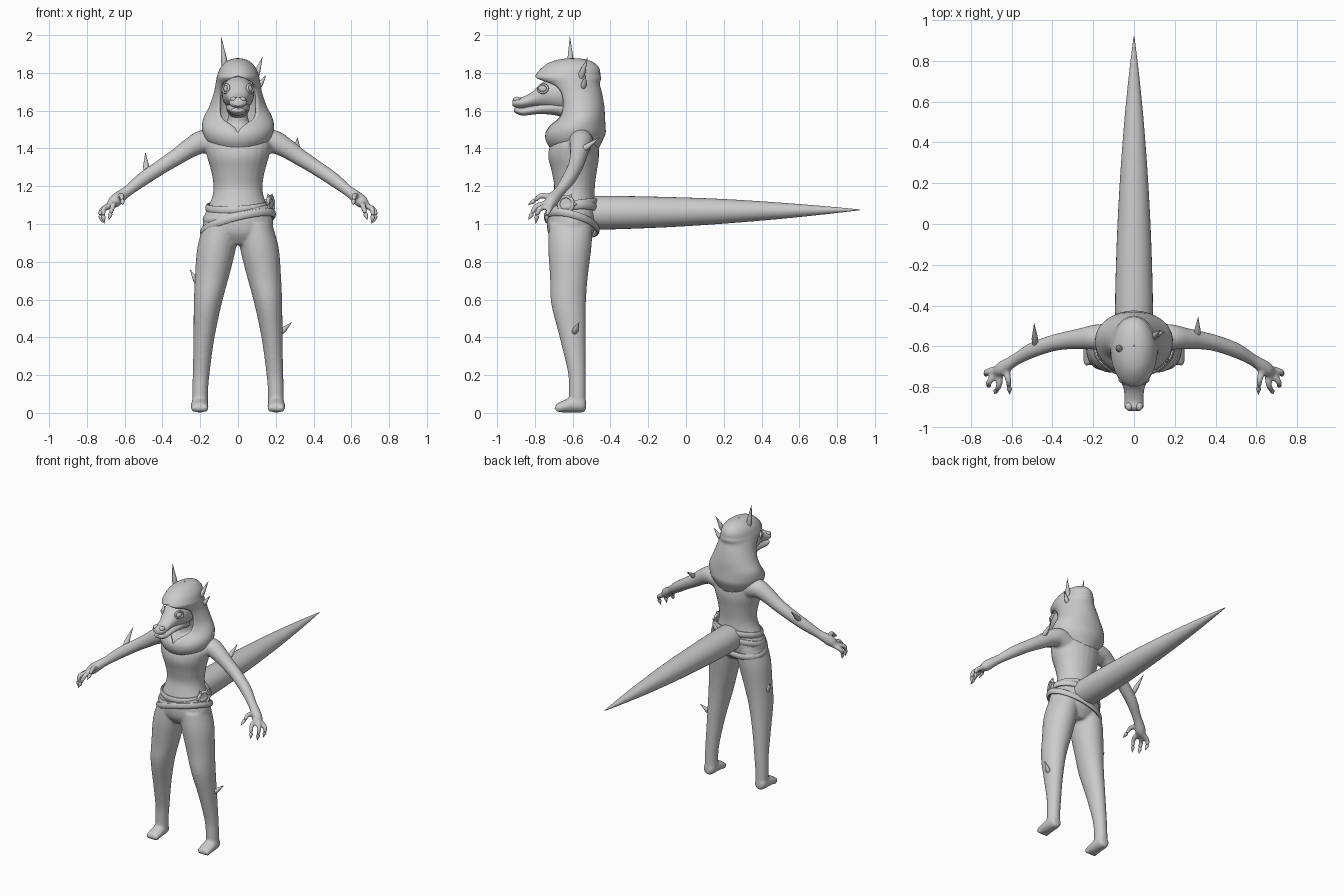
import bpy, bmesh, math
from mathutils import Vector

if "Cube" in bpy.data.objects:
    bpy.data.objects.remove(bpy.data.objects["Cube"])

grey = bpy.data.materials.new("plain grey")
grey.use_nodes = True
COLOUR = (0.6, 0.6, 0.6, 1)
grey.diffuse_color = COLOUR
grey.node_tree.nodes["Principled BSDF"].inputs["Base Color"].default_value = COLOUR

X, Y, Z = Vector((1, 0, 0)), Vector((0, 1, 0)), Vector((0, 0, 1))


def finish(name, bm, angle=50):
    bmesh.ops.remove_doubles(bm, verts=bm.verts, dist=0.0002)
    bmesh.ops.recalc_face_normals(bm, faces=bm.faces)
    me = bpy.data.meshes.new(name)
    bm.to_mesh(me)
    bm.free()
    ob = bpy.data.objects.new(name, me)
    bpy.context.collection.objects.link(ob)
    me.materials.append(grey)
    bpy.ops.object.select_all(action="DESELECT")
    ob.select_set(True)
    bpy.context.view_layer.objects.active = ob
    bpy.ops.object.shade_smooth_by_angle(angle=math.radians(angle))
    return ob


def dense(rings, steps=4):
    """Catmull-Rom resampling of a list of tuples."""
    out = []
    for i in range(len(rings) - 1):
        quad = [rings[max(0, min(len(rings) - 1, i + k))] for k in (-1, 0, 1, 2)]
        for s in range(steps):
            t = s / steps
            out.append([0.5 * (2 * b + (c - a) * t + (2 * a - 5 * b + 4 * c - d) * t * t
                               + (3 * b - a - 3 * c + d) * t ** 3) for a, b, c, d in zip(*quad)])
    return out + [list(rings[-1])]


def loft(bm, rings, axis=None, hint=X, n=24, gapped=False, steps=4):
    """Skin elliptical rings (x, y, z, a, b[, gap in degrees]) along a path."""
    rows = dense(rings, steps)
    pts = [Vector(r[:3]) for r in rows]
    loops = []
    for i, r in enumerate(rows):
        t = axis or (pts[min(i + 1, len(pts) - 1)] - pts[max(i - 1, 0)]).normalized()
        u = (hint - t * hint.dot(t)).normalized()
        v = t.cross(u)
        gap = math.radians(max(0, r[5])) if gapped else 0
        loop = []
        for k in range(n + 1 if gapped else n):
            th = gap + (2 * math.pi - 2 * gap) * k / n
            loop.append(bm.verts.new(pts[i] + u * (r[3] * math.sin(th)) - v * (r[4] * math.cos(th))))
        loops.append(loop)
    for lo, hi in zip(loops, loops[1:]):
        for k in range(n):
            j = (k + 1) % len(lo)
            bm.faces.new((lo[k], lo[j], hi[j], hi[k]))
    if not gapped:
        bm.faces.new(loops[0])
        bm.faces.new(loops[-1])


def ball(bm, centre, size):
    got = bmesh.ops.create_uvsphere(bm, u_segments=16, v_segments=10, radius=1)
    for v in got["verts"]:
        v.co = Vector([c + p * s for c, p, s in zip(centre, v.co, size)])


def spike(name, base, tip, r):
    """Slightly bulged thorn."""
    base, tip = Vector(base), Vector(tip)
    bm = bmesh.new()
    rings = [(*base.lerp(tip, t), r * k, r * k) for t, k in ((0, .8), (.25, 1), (.6, .55), (1, .02))]
    loft(bm, rings, hint=Vector((.3, .8, .1)), n=12, steps=2)
    return finish(name, bm)


def hoop(name, centre, u, v, w, thick, width, n=48, tilt=(0, 0)):
    """Closed band around an ellipse; w is the direction of its width."""
    bm = bmesh.new()
    m, rows = 10, []
    for i in range(n):
        a = 2 * math.pi * i / n
        off = u * math.cos(a) + v * math.sin(a)
        p = Vector(centre) + off + w * (tilt[0] * off.x + tilt[1] * off.y)
        out = off.normalized()
        rows.append([bm.verts.new(p + out * thick * math.cos(q) + w * width * math.sin(q))
                     for q in (2 * math.pi * k / m for k in range(m))])
    for i in range(n):
        for k in range(m):
            nxt = rows[(i + 1) % n]
            bm.faces.new((rows[i][k], nxt[k], nxt[(k + 1) % m], rows[i][(k + 1) % m]))
    return finish(name, bm)


# Body: torso, limbs, feet and fingers fused into one skin
body = bmesh.new()
torso = [(.89, -.61, .08, .08), (.95, -.61, .175, .12), (1.02, -.605, .185, .132),
         (1.08, -.60, .163, .124), (1.14, -.595, .138, .113), (1.2, -.59, .13, .108),
         (1.28, -.592, .142, .12), (1.36, -.595, .165, .135), (1.43, -.59, .175, .125),
         (1.49, -.575, .13, .1), (1.54, -.58, .06, .06), (1.64, -.61, .05, .05)]
loft(body, [(0, y, z, a, b) for z, y, a, b in torso], axis=Z)

leg = [(.09, -.61, 1.0, .09, .115), (.112, -.615, .88, .103, .115), (.138, -.62, .72, .09, .1),
       (.16, -.622, .58, .074, .092), (.18, -.6, .4, .056, .069), (.194, -.578, .22, .045, .048),
       (.2, -.575, .12, .042, .045), (.2, -.575, .04, .042, .045)]
foot = [(-.53, .04, .025, .028), (-.55, .045, .04, .043), (-.6, .043, .045, .041),
        (-.65, .034, .047, .032), (-.685, .028, .036, .022)]
arm = [(.10, -.56, 1.42, .07), (.18, -.555, 1.437, .063), (.25, -.562, 1.405, .053),
       (.32, -.57, 1.358, .045), (.4, -.585, 1.307, .04), (.5, -.62, 1.24, .037),
       (.58, -.665, 1.178, .029), (.62, -.69, 1.148, .032), (.655, -.715, 1.118, .034),
       (.68, -.73, 1.095, .02)]
fingers = [[(.63, -.70, 1.14), (.617, -.765, 1.15), (.612, -.8, 1.125), (.61, -.838, 1.1)],
           [(.655, -.72, 1.11), (.662, -.79, 1.095), (.675, -.815, 1.055), (.685, -.835, 1.02)],
           [(.67, -.725, 1.1), (.71, -.775, 1.08), (.714, -.79, 1.045), (.708, -.795, 1.0)],
           [(.67, -.71, 1.1), (.72, -.725, 1.075), (.728, -.735, 1.045), (.718, -.742, 1.005)]]
for s, side in ((1, "left"), (-1, "right")):
    loft(body, [(s * x, *r) for x, *r in leg], axis=Z)
    loft(body, [(s * .203, y, z, a, b) for y, z, a, b in foot], axis=-Y)
    for dx in (-.028, 0, .028):
        ball(body, (s * .203 + dx, -.672, .026), (.018, .025, .022))
    loft(body, [(s * x, y, z, r, r) for x, y, z, r in arm], hint=Y)
    for i, (p, q, e, tip) in enumerate(fingers):
        path = [(s * x, y, z, r, r) for (x, y, z), r in zip((p, q, e), (.017, .016, .012))]
        loft(body, path, hint=X + Z * .3, n=10)
        spike(f"{side}_claw_{i + 1}", (s * e[0], *e[1:]), (s * tip[0], *tip[1:]), .012)
skin = finish("body", body, 180)
remesh = skin.modifiers.new("fuse", "REMESH")
remesh.mode, remesh.voxel_size, remesh.use_smooth_shade = "VOXEL", .008, True
soften = skin.modifiers.new("soften", "SMOOTH")
soften.factor, soften.iterations = .5, 6

# Tail
bm = bmesh.new()
tail = [(-.56, 1.06, .085, .085), (-.42, 1.06, .093, .089), (-.1, 1.063, .085, .08),
        (.2, 1.067, .07, .065), (.5, 1.07, .048, .043), (.75, 1.073, .023, .02), (.92, 1.075, .002, .002)]
loft(bm, [(0, *r) for r in tail], axis=Y, n=32)
finish("tail", bm)

# Head, with separate lower jaw
bm = bmesh.new()
skull = [(-.56, 1.68, .05, .05), (-.6, 1.685, .08, .085), (-.67, 1.69, .085, .092), (-.73, 1.69, .077, .078),
         (-.78, 1.677, .06, .056), (-.82, 1.658, .049, .037), (-.87, 1.643, .046, .028),
         (-.9, 1.643, .046, .028), (-.918, 1.64, .025, .015)]
loft(bm, [(0, *r) for r in skull], axis=-Y)
for s in (1, -1):
    ball(bm, (s * .025, -.895, 1.66), (.018, .02, .014))
finish("head", bm)
bm = bmesh.new()
jaw = [(-.63, 1.61, .06, .05), (-.7, 1.615, .062, .038), (-.78, 1.608, .05, .026),
       (-.86, 1.595, .042, .021), (-.895, 1.6, .037, .017), (-.91, 1.602, .02, .008)]
loft(bm, [(0, *r) for r in jaw], axis=-Y)
finish("lower_jaw", bm)
for s, side in ((1, "left"), (-1, "right")):
    bm = bmesh.new()
    ball(bm, (s * .06, -.755, 1.715), (.017, .026, .02))
    finish(side + "_eye", bm)
    out = Vector((s * .85, -.5, .15)).normalized()
    u = (-Y * .85 - X * s * .5).normalized()
    hoop(side + "_eyelid", (s * .064, -.757, 1.716), u * .028, out.cross(u) * .022, out, .006, .008, 24)

# Hood: open at the face, closed into a cowl below and a peaked brow above
bm = bmesh.new()
hood = [(-.59, 1.4, .12, .12, 0), (-.592, 1.44, .158, .142, 0), (-.585, 1.48, .178, .152, 0),
        (-.575, 1.515, .184, .142, 8), (-.558, 1.56, .176, .122, 28), (-.557, 1.62, .146, .118, 41),
        (-.575, 1.69, .122, .124, 50), (-.6, 1.74, .112, .137, 46), (-.622, 1.77, .107, .165, 24),
        (-.625, 1.785, .103, .165, 0), (-.613, 1.82, .09, .148, 0), (-.605, 1.85, .064, .112, 0),
        (-.6, 1.866, .034, .06, 0), (-.6, 1.871, .002, .002, 0)]
loft(bm, [(0, *r) for r in hood], axis=Z, n=40, gapped=True)
shell = finish("hood", bm, 60)
cloth = shell.modifiers.new("cloth", "SOLIDIFY")
cloth.thickness, cloth.offset = .014, 0

# Slanted belts and side buckle
for name, y, z, a, b, tilt in (("upper_belt", -.598, 1.095, .162, .126, (.06, .15)),
                               ("middle_belt", -.602, 1.06, .176, .133, (.2, .12)),
                               ("lower_belt", -.605, 1.005, .19, .137, (.25, -.25))):
    hoop(name, (0, y, z), X * a, Y * b, Z, .011, .021, tilt=tilt)
CENTRE = Vector((.172, -.635, 1.105))
FACING = Vector((.93, -.35, .05)).normalized()
ACROSS = FACING.cross(Z).normalized()
RISE = ACROSS.cross(FACING)
hoop("buckle_rim", CENTRE, ACROSS * .04, RISE * .04, FACING, .009, .011, 32)
bm = bmesh.new()
loft(bm, [(*(CENTRE + FACING * d), .037, .037) for d in (-.012, .004)], axis=FACING, hint=Z, steps=1)
finish("buckle_plate", bm)
for i in range(6):
    a = math.pi * i / 3
    ray = ACROSS * math.cos(a) + RISE * math.sin(a)
    spike(f"buckle_stud_{i + 1}", CENTRE + ray * .042, CENTRE + ray * .066, .009)

# Thorns scattered on the hood and limbs
for name, base, tip, r in (("crown_thorn", (-.068, -.61, 1.82), (-.09, -.615, 1.995), .017),
                           ("upper_hood_thorn", (.09, -.56, 1.77), (.13, -.52, 1.885), .017),
                           ("lower_hood_thorn", (.105, -.545, 1.72), (.15, -.53, 1.79), .015),
                           ("left_arm_thorn", (.31, -.55, 1.39), (.315, -.455, 1.46), .016),
                           ("right_arm_thorn", (-.485, -.59, 1.28), (-.49, -.485, 1.38), .016),
                           ("left_leg_thorn", (.225, -.592, .425), (.285, -.565, .48), .016),
                           ("right_leg_thorn", (-.212, -.61, .685), (-.255, -.6, .76), .016)):
    spike(name, base, tip, r)
